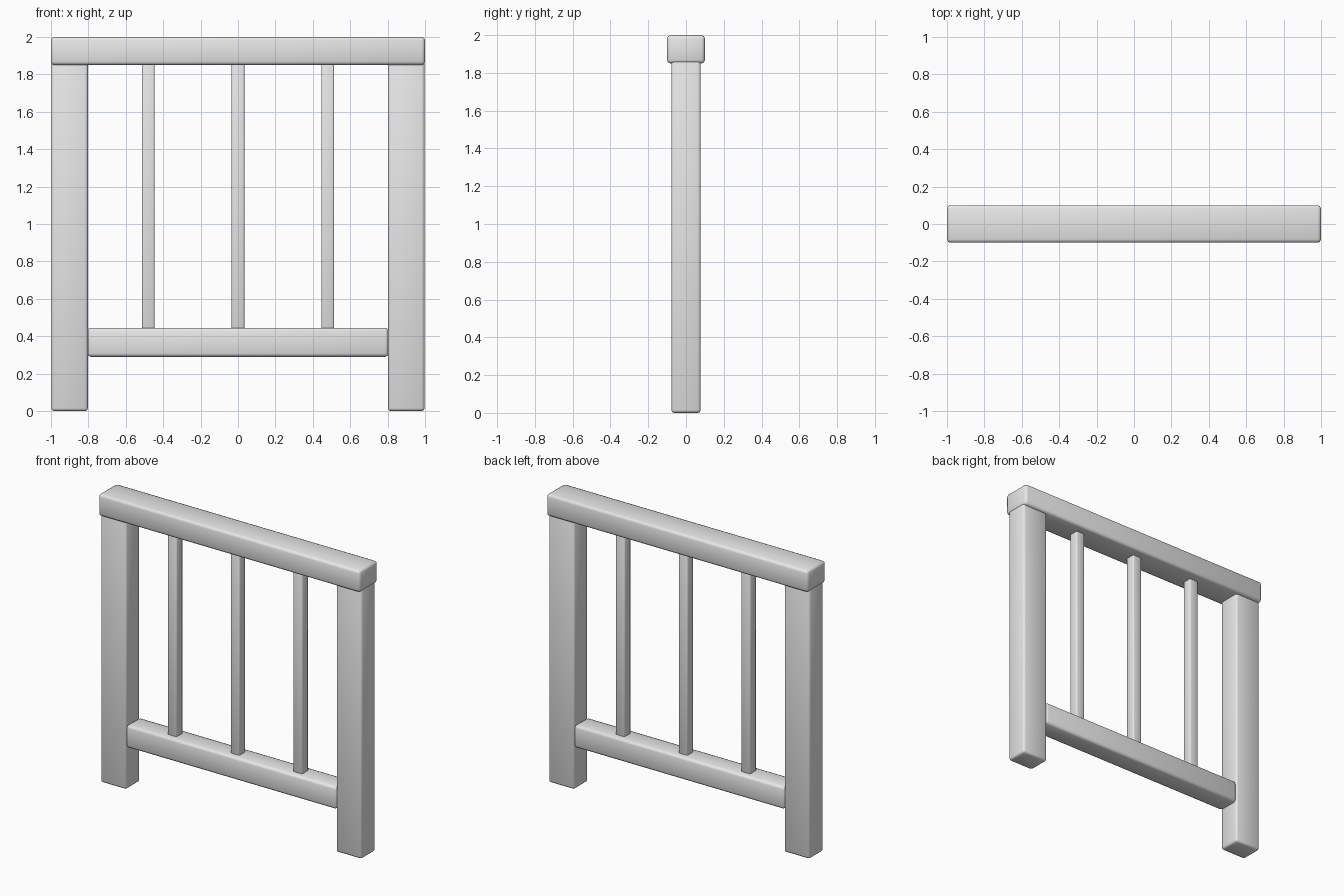
import bpy
import bmesh
import math

cube = bpy.data.objects.get("Cube")
if cube:
    bpy.data.objects.remove(cube, do_unlink=True)

# One plain grey for the whole panel
grey = bpy.data.materials.new("light_grey")
grey.use_nodes = True
colour = (0.8, 0.8, 0.8, 1.0)
grey.diffuse_color = colour
grey.node_tree.nodes["Principled BSDF"].inputs["Base Color"].default_value = colour


def beam(name, x, z_low, z_high, width, depth, bevel):
    """Softly bevelled bar standing between two heights."""
    bm = bmesh.new()
    bmesh.ops.create_cube(bm, size=1)
    bmesh.ops.scale(bm, vec=(width, depth, z_high - z_low), verts=bm.verts)
    mesh = bpy.data.meshes.new(name)
    bm.to_mesh(mesh)
    bm.free()
    mesh.materials.append(grey)
    obj = bpy.data.objects.new(name, mesh)
    obj.location = (x, 0, (z_low + z_high) / 2)
    bpy.context.collection.objects.link(obj)
    mod = obj.modifiers.new("soft_edges", "BEVEL")
    mod.width = bevel
    mod.segments = 2

    bpy.ops.object.select_all(action="DESELECT")
    obj.select_set(True)
    bpy.context.view_layer.objects.active = obj
    bpy.ops.object.modifier_apply(modifier=mod.name)
    bpy.ops.object.shade_smooth_by_angle(angle=math.radians(60))
    return obj


# Handrail and lower rail
beam("top_rail", 0, 1.85, 2.0, 2.0, 0.2, 0.018)
beam("lower_rail", 0, 0.29, 0.445, 1.61, 0.15, 0.018)

# Corner posts
for side, x in (("left", 0.9), ("right", -0.9)):
    beam(side + "_post", x, 0, 1.87, 0.195, 0.155, 0.015)

# Thin balusters, sunk into both rails
for side, x in (("left", 0.48), ("middle", 0), ("right", -0.48)):
    beam(side + "_baluster", x, 0.42, 1.87, 0.068, 0.068, 0.008)
